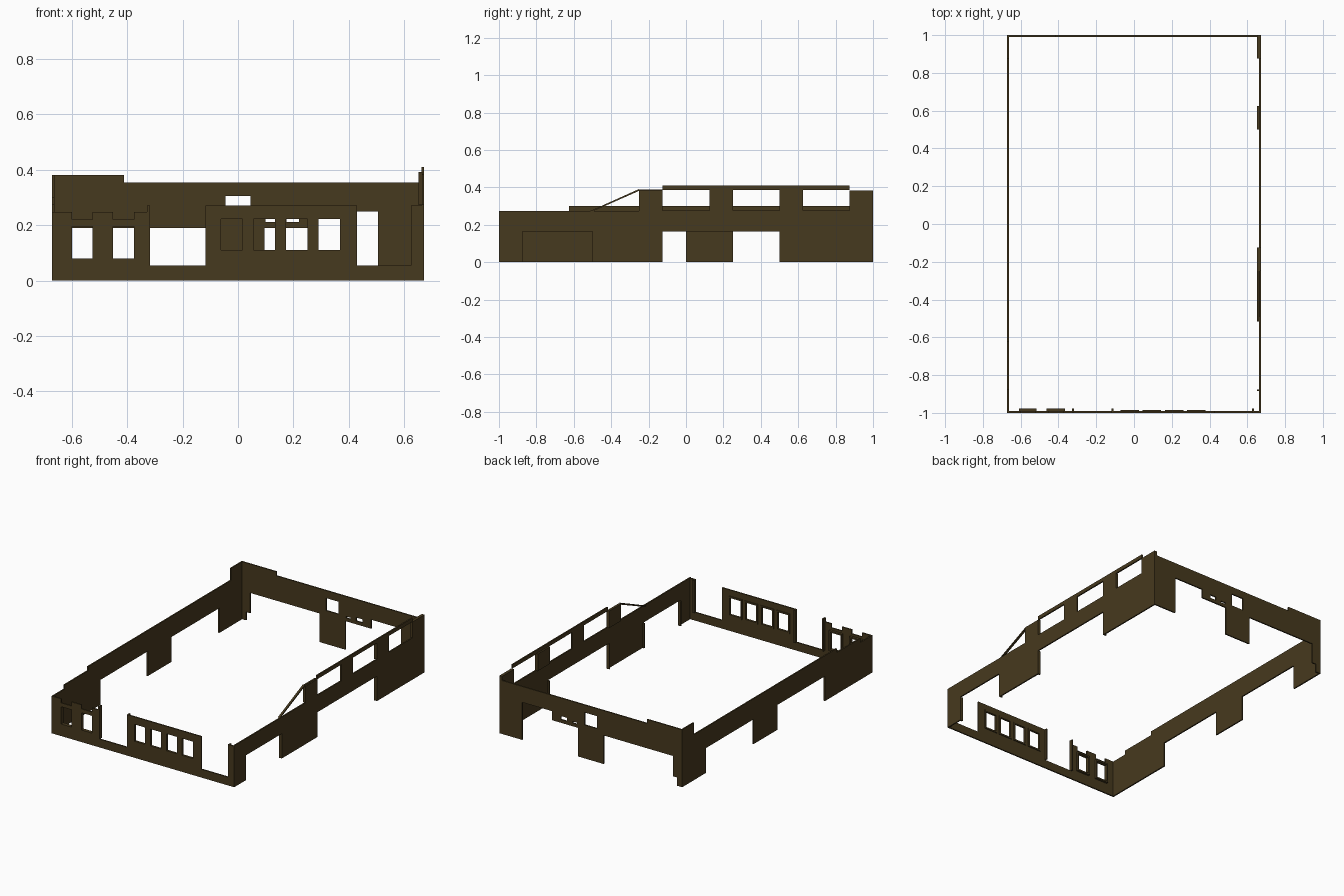
import bpy, bmesh
from mathutils import Vector

if "Cube" in bpy.data.objects:
    bpy.data.objects.remove(bpy.data.objects["Cube"])

mat = bpy.data.materials.new("dark_brown_wall")
mat.diffuse_color = (0.062, 0.041, 0.013, 1)
mat.use_nodes = True
mat.node_tree.nodes["Principled BSDF"].inputs["Base Color"].default_value = mat.diffuse_color
X, Y, T = 0.672, 1.0, 0.009


def finish(name, bm):
    bmesh.ops.recalc_face_normals(bm, faces=bm.faces[:])
    me = bpy.data.meshes.new(name)
    bm.to_mesh(me)
    bm.free()
    me.materials.append(mat)
    ob = bpy.data.objects.new(name, me)
    bpy.context.collection.objects.link(ob)
    return ob


def panel(name, axis, lo, hi, solids, holes=()):
    """Upright slab between lo and hi on axis; rectangles are (u0, u1, z0, z1)."""
    rects = list(solids) + list(holes)
    us = sorted({u for r in rects for u in r[:2]})
    zs = sorted({z for r in rects for z in r[2:]})

    def inside(r, u, z):
        return r[0] < u < r[1] and r[2] < z < r[3]

    def co(u, z):
        return (lo, u, z) if axis == 'x' else (u, lo, z)

    bm = bmesh.new()
    for u0, u1 in zip(us, us[1:]):
        for z0, z1 in zip(zs, zs[1:]):
            u, z = (u0 + u1) / 2, (z0 + z1) / 2
            if any(inside(r, u, z) for r in solids) and not any(inside(r, u, z) for r in holes):
                bm.faces.new([bm.verts.new(co(*p)) for p in
                              ((u0, z0), (u1, z0), (u1, z1), (u0, z1))])
    bmesh.ops.remove_doubles(bm, verts=bm.verts[:], dist=1e-5)
    bmesh.ops.recalc_face_normals(bm, faces=bm.faces[:])
    ext = bmesh.ops.extrude_face_region(bm, geom=bm.faces[:], use_keep_orig=True)
    off = Vector((hi - lo, 0, 0)) if axis == 'x' else Vector((0, hi - lo, 0))
    bmesh.ops.translate(bm, vec=off, verts=[v for v in ext['geom'] if isinstance(v, bmesh.types.BMVert)])
    return finish(name, bm)


def frame(name, axis, lo, hi, r, w=0.01):
    """Window surround around the opening r."""
    u0, u1, z0, z1 = r
    panel(name, axis, lo, hi, [(u0 - w, u1 + w, z0 - w, z1 + w)], [r])


# Front wall: low sill with broken wall pieces
low_windows = [(-0.60, -0.525, 0.08, 0.195), (-0.452, -0.375, 0.08, 0.195)]
mid_windows = [(a, a + 0.078, 0.11, 0.222) for a in (-0.061, 0.056, 0.173, 0.29)]
panel("front_wall", 'y', -Y, -Y + T,
      [(-X, X, 0, 0.055),
       (-X, -0.317, 0, 0.22),
       (-X, -0.60, 0.2, 0.247), (-0.525, -0.452, 0.2, 0.247), (-0.375, -0.317, 0.2, 0.247),
       (-0.329, -0.317, 0.2, 0.272),
       (-0.118, 0.43, 0, 0.272),
       (0.625, X, 0, 0.272)],
      low_windows + mid_windows)
for i, r in enumerate(low_windows):
    frame(f"front_low_window_frame_{i}", 'y', -Y + T, -Y + 0.024, r)
for i, r in enumerate(mid_windows):
    frame(f"front_window_frame_{i}", 'y', -Y + T, -Y + 0.015, r)
for i, u in enumerate((-0.327, -0.118, 0.625)):
    panel(f"front_jamb_{i}", 'y', -Y + T, -Y + 0.024, [(u, u + 0.009, 0.055, 0.272)])

# Back wall: tall band carried on piers
panel("back_wall", 'y', Y - T, Y,
      [(-X, -0.412, 0.19, 0.382), (-0.412, 0.095, 0.19, 0.355),
       (0.095, 0.285, 0.19, 0.355), (0.285, X, 0.25, 0.355),
       (-X, -0.605, 0.055, 0.382), (-X, -0.635, 0, 0.382),
       (-0.095, 0.095, 0, 0.355), (0.505, X, 0, 0.355)],
      [(-0.045, 0.045, 0.222, 0.305),
       (0.175, 0.22, 0.212, 0.235), (0.1, 0.135, 0.212, 0.222)])

# Left wall: stepped top, piers below
panel("left_wall", 'x', -X, -X + T,
      [(-Y, -0.875, 0.165, 0.247), (-0.875, -0.625, 0.165, 0.275),
       (-0.625, 0.875, 0.165, 0.302), (0.875, Y, 0.165, 0.382),
       (-Y, -0.5, 0, 0.2), (0, 0.25, 0, 0.2), (0.75, Y, 0, 0.2)])

# Right wall: piers below, row of upper windows
top_windows = [(a, a + 0.25, 0.277, 0.385) for a in (-0.125, 0.25, 0.625)]
panel("right_wall", 'x', X - T, X,
      [(-Y, Y, 0.165, 0.275), (-0.25, -0.125, 0.165, 0.385),
       (-0.125, 0.875, 0.165, 0.41), (0.875, Y, 0.165, 0.383),
       (-Y, -0.875, 0, 0.2), (-0.5, -0.125, 0, 0.2), (0.5, Y, 0, 0.2)],
      top_windows)
XI = X - 0.02
panel("right_inner_posts", 'x', XI, X - T,
      [(-0.25, -0.125, 0.275, 0.388), (0.5, 0.625, 0.275, 0.388), (0.875, Y, 0.275, 0.383)])
panel("right_pier_jambs", 'x', XI, X - T,
      [(-0.885, -0.875, 0, 0.165), (-0.5, -0.49, 0, 0.165),
       (-0.135, -0.125, 0, 0.165), (0.5, 0.51, 0, 0.165)])

# Sloping strut beside the first upper window
bm = bmesh.new()
prof = [(-0.515, 0.273), (-0.497, 0.273), (-0.25, 0.382), (-0.25, 0.392)]
f = bm.faces.new([bm.verts.new((XI, y, z)) for y, z in prof])
ext = bmesh.ops.extrude_face_region(bm, geom=[f], use_keep_orig=True)
bmesh.ops.translate(bm, vec=(0.014, 0, 0),
                    verts=[v for v in ext['geom'] if isinstance(v, bmesh.types.BMVert)])
finish("right_strut", bm)
